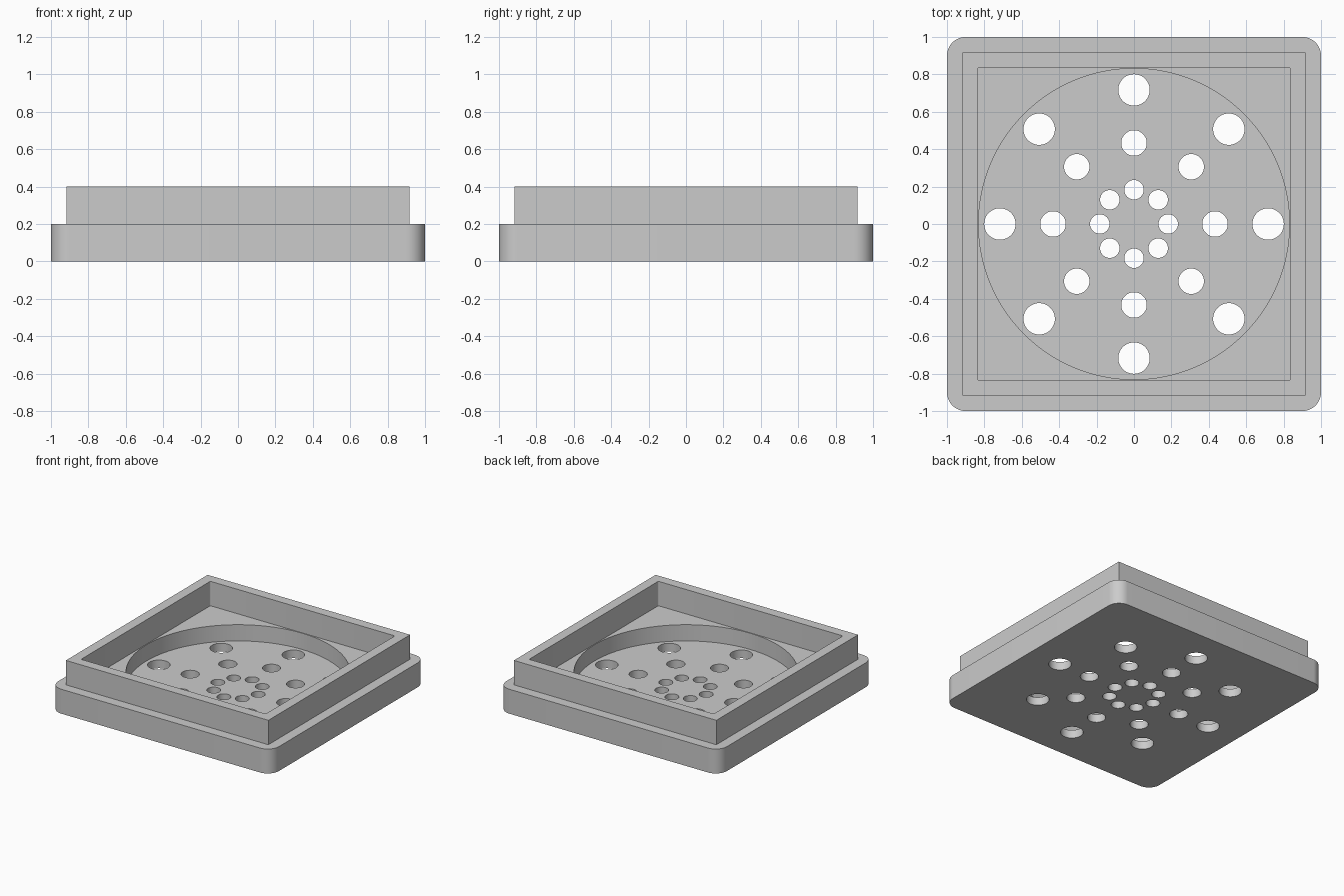
import bpy, bmesh, math
from mathutils import Matrix, Vector

old = bpy.data.objects.get("Cube")
if old:
    bpy.data.objects.remove(old)

grey = bpy.data.materials.new("plain grey")
grey.use_nodes = True
grey.diffuse_color = (0.6, 0.6, 0.6, 1)
grey.node_tree.nodes["Principled BSDF"].inputs["Base Color"].default_value = grey.diffuse_color


def make_object(name, bm):
    mesh = bpy.data.meshes.new(name)
    bm.to_mesh(mesh)
    bm.free()
    mesh.materials.append(grey)
    obj = bpy.data.objects.new(name, mesh)
    bpy.context.collection.objects.link(obj)
    return obj


def block(name, half, z0, z1, radius=0.0, segments=12):
    """Square block with optionally rounded vertical edges."""
    bm = bmesh.new()
    bmesh.ops.create_cube(bm, size=1)
    bmesh.ops.scale(bm, vec=(2 * half, 2 * half, z1 - z0), verts=bm.verts)
    bmesh.ops.translate(bm, vec=(0, 0, (z0 + z1) / 2), verts=bm.verts)
    if radius:
        upright = [e for e in bm.edges
                   if abs(e.verts[0].co.z - e.verts[1].co.z) > 0.01]
        bmesh.ops.bevel(bm, geom=upright, offset=radius, segments=segments,
                        profile=0.5, affect='EDGES')
    return make_object(name, bm)


def cylinders(name, radius, centres, z0, z1, segments):
    bm = bmesh.new()
    for x, y in centres:
        bmesh.ops.create_cone(bm, cap_ends=True, segments=segments,
                              radius1=radius, radius2=radius, depth=z1 - z0,
                              matrix=Matrix.Translation((x, y, (z0 + z1) / 2)))
    return make_object(name, bm)


def ring(distance, count=8):
    turns = [math.tau * i / count for i in range(count)]
    return [(distance * math.cos(a), distance * math.sin(a)) for a in turns]


FLOOR, STEP, TOP = 0.067, 0.2, 0.4

# Rounded base and the raised square rim
tray = block("drain_tray", 1, 0, STEP, radius=0.1)
rim = block("rim_helper", 0.917, STEP / 2, TOP)

# Square pocket, round recess and three rings of drain holes
cutters = [
    block("pocket_cutter", 0.836, STEP, TOP + 0.1, radius=0.01, segments=4),
    cylinders("recess_cutter", 0.831, [(0, 0)], FLOOR, TOP, 128),
]
for name, distance, radius in (("outer", 0.717, 0.084),
                               ("middle", 0.433, 0.068),
                               ("inner", 0.183, 0.052)):
    cutters.append(cylinders(name + "_hole_cutter", radius, ring(distance),
                             -0.1, STEP - 0.03, 48))

for helper in [rim] + cutters:
    mod = tray.modifiers.new(helper.name, 'BOOLEAN')
    mod.operation = 'UNION' if helper is rim else 'DIFFERENCE'
    mod.solver = 'EXACT'
    mod.object = helper

# Apply the cuts, then drop the helpers
bpy.context.view_layer.objects.active = tray
bpy.ops.object.select_all(action='DESELECT')
tray.select_set(True)
for mod in list(tray.modifiers):
    bpy.ops.object.modifier_apply(modifier=mod.name)
for helper in [rim] + cutters:
    bpy.data.objects.remove(helper)

bpy.ops.object.shade_smooth_by_angle(angle=math.radians(30))
